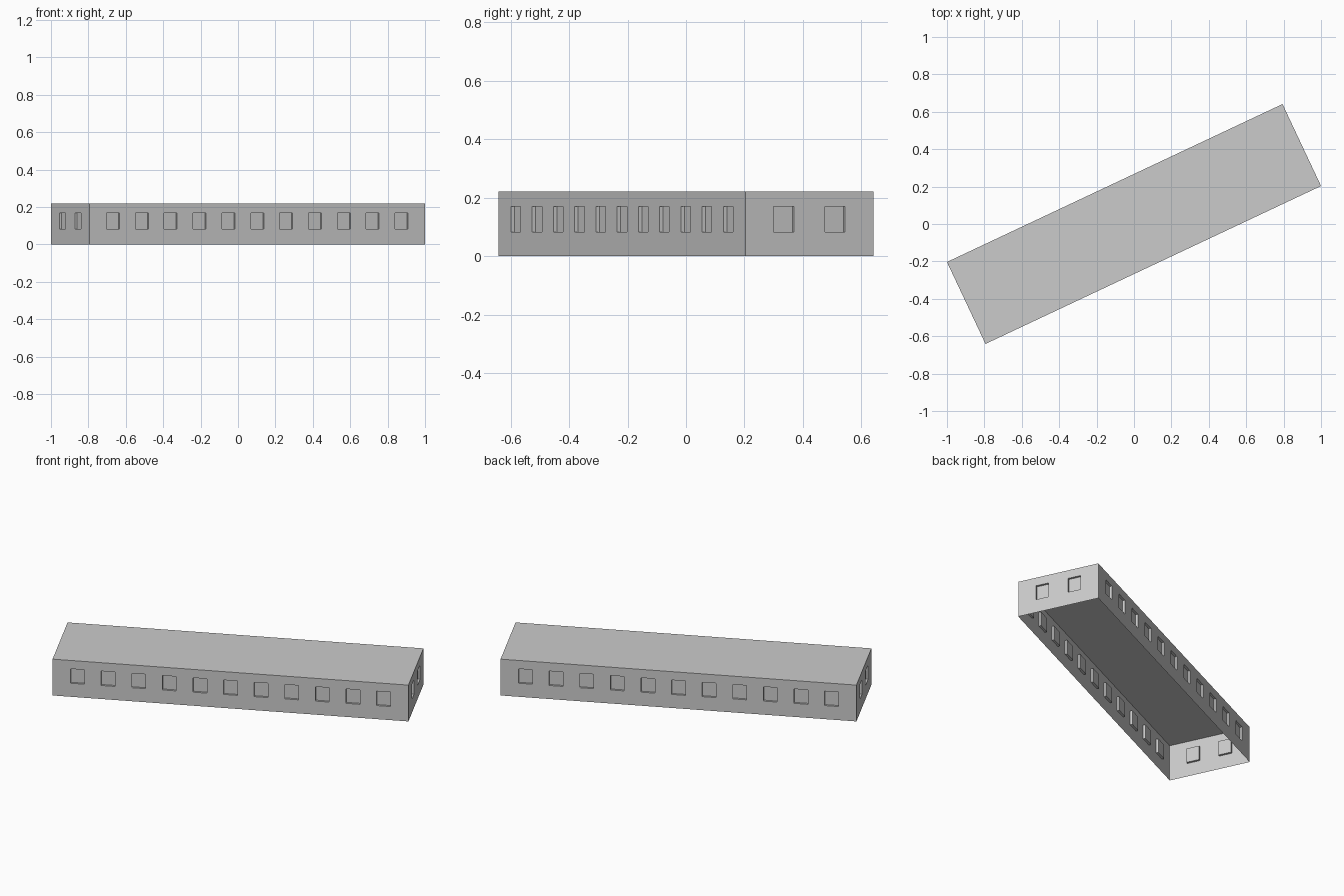
import bpy, bmesh
from math import radians
from mathutils import Matrix

if "Cube" in bpy.data.objects:
    bpy.data.objects.remove(bpy.data.objects["Cube"])

HL, HW, H = 0.9915, 0.242, 0.22      # half length, half width, height
WIN_W, Z0, Z1, DEPTH = 0.077, 0.082, 0.169, 0.013
YAW = Matrix.Rotation(radians(25.2), 4, 'Z')


def make_object(name, bm):
    bmesh.ops.remove_doubles(bm, verts=bm.verts, dist=1e-5)
    bm.transform(YAW)
    me = bpy.data.meshes.new(name)
    bm.to_mesh(me)
    bm.free()
    ob = bpy.data.objects.new(name, me)
    bpy.context.collection.objects.link(ob)
    return ob


def add_wall(bm, half, dist, turn, count, pitch):
    """Single-skin wall facing -y before turning, with recessed windows."""
    rot = Matrix.Rotation(radians(turn), 4, 'Z')

    def face(pts):
        bm.faces.new([bm.verts.new(rot @ Matrix.Translation(p).translation) for p in pts])

    us = [-half]
    for i in range(count):
        c = (i - (count - 1) / 2) * pitch
        us += [c - WIN_W / 2, c + WIN_W / 2]
    us.append(half)
    zs = [0, Z0, Z1, H]
    y, yi = -dist, -dist + DEPTH
    for i in range(len(us) - 1):
        for j in range(3):
            a, b, c, d = us[i], us[i + 1], zs[j], zs[j + 1]
            rim = [(a, y, c), (b, y, c), (b, y, d), (a, y, d)]
            if i % 2 == 0 or j != 1:
                face(rim)
                continue
            # window pane and its four reveals
            pane = [(p[0], yi, p[2]) for p in rim]
            face(pane)
            for k in range(4):
                n = (k + 1) % 4
                face([rim[k], rim[n], pane[n], pane[k]])


# long walls and end walls
for name, half, dist, turn, count, pitch in (
        ("front_wall", HL, HW, 0, 11, 0.1705),
        ("right_end_wall", HW, HL, 90, 2, 0.193),
        ("back_wall", HL, HW, 180, 11, 0.1705),
        ("left_end_wall", HW, HL, 270, 2, 0.193)):
    bm = bmesh.new()
    add_wall(bm, half, dist, turn, count, pitch)
    make_object(name, bm)

# flat roof; the underside stays open
bm = bmesh.new()
bm.faces.new([bm.verts.new(p) for p in
              ((-HL, -HW, H), (HL, -HW, H), (HL, HW, H), (-HL, HW, H))])
make_object("flat_roof", bm)
